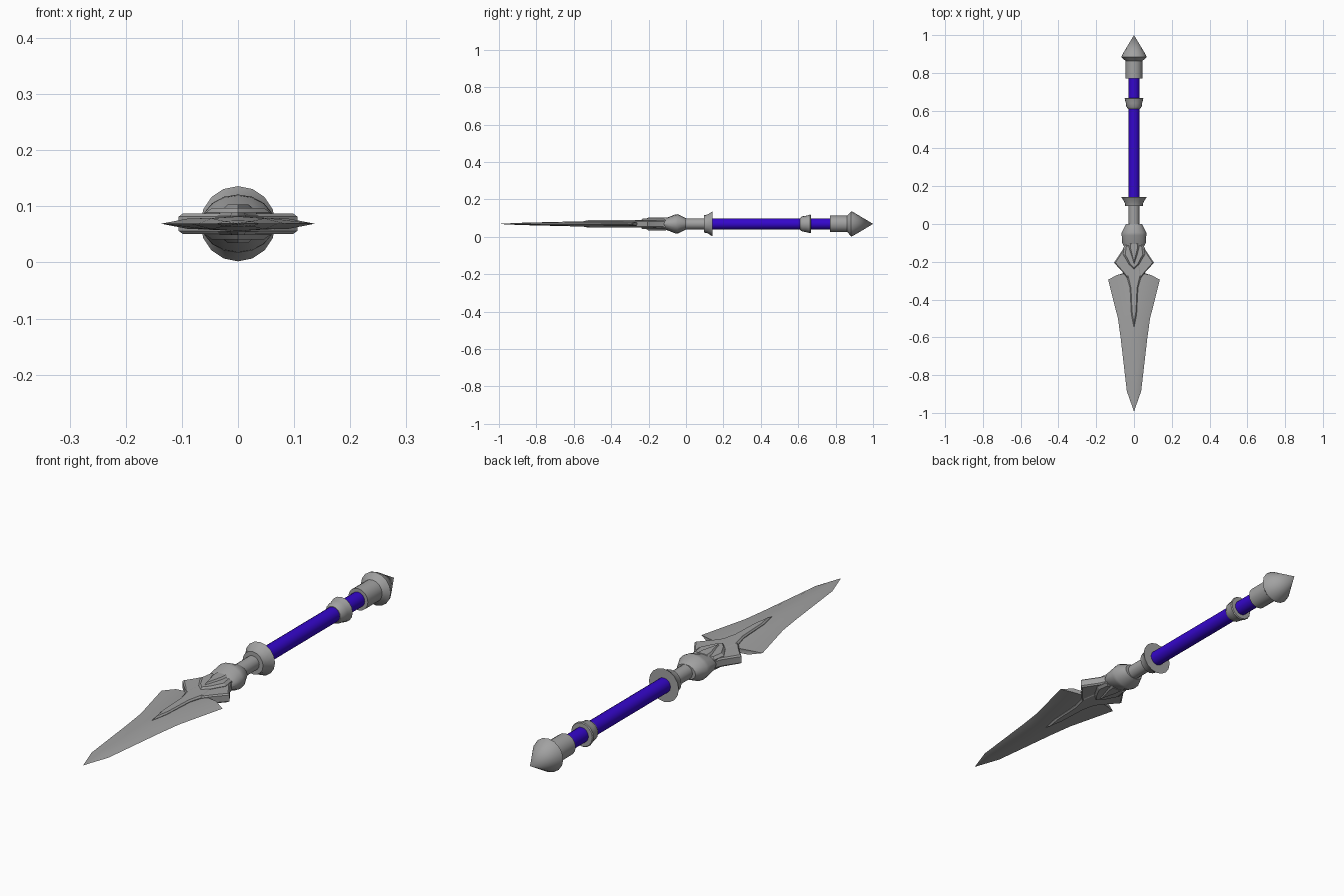
import bpy, bmesh, math

if "Cube" in bpy.data.objects:
    bpy.data.objects.remove(bpy.data.objects["Cube"])

ZC = 0.069  # height of the weapon's axis


def material(name, rgb):
    m = bpy.data.materials.new(name)
    m.diffuse_color = (*rgb, 1)
    m.use_nodes = True
    m.node_tree.nodes["Principled BSDF"].inputs["Base Color"].default_value = m.diffuse_color
    return m


STEEL = material("grey_steel", (0.36, 0.36, 0.36))
BLUE = material("blue_grip", (0.035, 0.002, 0.6))


def loft(name, rings, mat, angle=30):
    """Skin closed rings of points, cap both ends."""
    bm = bmesh.new()
    loops = [[bm.verts.new(p) for p in r] for r in rings]
    n = len(loops[0])
    for a, b in zip(loops, loops[1:]):
        for i in range(n):
            j = (i + 1) % n
            bm.faces.new((a[i], a[j], b[j], b[i]))
    bm.faces.new(loops[0])
    bm.faces.new(loops[-1])
    bmesh.ops.remove_doubles(bm, verts=bm.verts, dist=1e-5)
    bmesh.ops.recalc_face_normals(bm, faces=bm.faces)
    me = bpy.data.meshes.new(name)
    bm.to_mesh(me)
    bm.free()
    me.materials.append(mat)
    ob = bpy.data.objects.new(name, me)
    ob.location.z = ZC
    bpy.context.collection.objects.link(ob)
    bpy.ops.object.select_all(action='DESELECT')
    bpy.context.view_layer.objects.active = ob
    ob.select_set(True)
    bpy.ops.object.shade_smooth_by_angle(angle=math.radians(angle))
    return ob


def turned(name, profile, mat, segs=16):
    """Lathe along y; profile rows are (y, x radius[, z radius])."""
    rings = []
    for y, rx, *rz in profile:
        r2 = rz[0] if rz else rx
        rings.append([(rx * math.cos(i * math.tau / segs), y,
                       r2 * math.sin(i * math.tau / segs)) for i in range(segs)])
    return loft(name, rings, mat, 35)


def plate(name, half, t, inset=0.85):
    """Symmetric plate from a half outline (x, y), with chamfered rims."""
    full = half + [(-x, y) for x, y in reversed(half) if x > 1e-6]
    cy = sum(y for _, y in full) / len(full)
    inner = [(x * inset, cy + (y - cy) * (0.5 + inset / 2)) for x, y in full]
    rings = [[(x, y, -t) for x, y in inner], [(x, y, -t * 0.7) for x, y in full],
             [(x, y, t * 0.7) for x, y in full], [(x, y, t) for x, y in inner]]
    return loft(name, rings, STEEL, 15)


# Handle
turned("grip", [(0.12, 0.03), (0.79, 0.03)], BLUE)
turned("pommel", [(0.77, 0.044), (0.862, 0.044), (0.868, 0.05), (0.883, 0.067),
                  (0.893, 0.064), (1.0, 0)], STEEL)
turned("grip_ring", [(0.61, 0.032), (0.622, 0.041), (0.64, 0.043),
                     (0.664, 0.05), (0.668, 0.047), (0.668, 0.03)], STEEL)
turned("upper_collar", [(0.095, 0.03), (0.095, 0.046), (0.115, 0.05),
                        (0.142, 0.067), (0.142, 0.03)], STEEL)
turned("neck", [(-0.02, 0.029), (0.1, 0.029)], STEEL)
turned("socket_bulb", [(0.0, 0.043, 0.03), (-0.008, 0.047, 0.034), (-0.045, 0.065, 0.052),
                       (-0.06, 0.065, 0.05), (-0.1, 0.063, 0.034),
                       (-0.125, 0.05, 0.028)], STEEL)

# Blade: sharp edges, bevels and a low central ridge; rows are (y, width, thickness)
rings = []
for y, w, t in [(-0.18, 0.03, 0.012), (-0.262, 0.06, 0.012), (-0.295, 0.137, 0.012),
                (-0.5, 0.085, 0.013), (-0.6, 0.071, 0.013), (-0.885, 0.038, 0.006),
                (-0.99, 0.001, 0.001)]:
    s = 0.66 * w
    rings.append([(x, y + (0.025 if y == -0.295 and abs(x) < w else 0), z)
                  for x, z in [(w, 0), (s, t * 0.75), (0, t), (-s, t * 0.75),
                               (-w, 0), (-s, -t * 0.75), (0, -t), (s, -t * 0.75)]])
loft("blade", rings, STEEL, 25)

# Winged guard, layered chevrons and long spine
plate("guard_wings", [(0, -0.11), (0.05, -0.11), (0.062, -0.14), (0.106, -0.205),
                      (0.06, -0.255), (0.025, -0.3), (0, -0.32)], 0.018, 0.93)
plate("blade_spine", [(0, -0.2), (0.03, -0.2), (0.042, -0.265), (0.021, -0.34),
                      (0.014, -0.48), (0, -0.55)], 0.02, 0.75)
plate("inner_chevron", [(0, -0.11), (0.05, -0.11), (0.058, -0.16),
                        (0.026, -0.215), (0, -0.24)], 0.028, 0.8)
plate("center_point", [(0, -0.1), (0.032, -0.1), (0.03, -0.13), (0, -0.22)], 0.034, 0.6)
